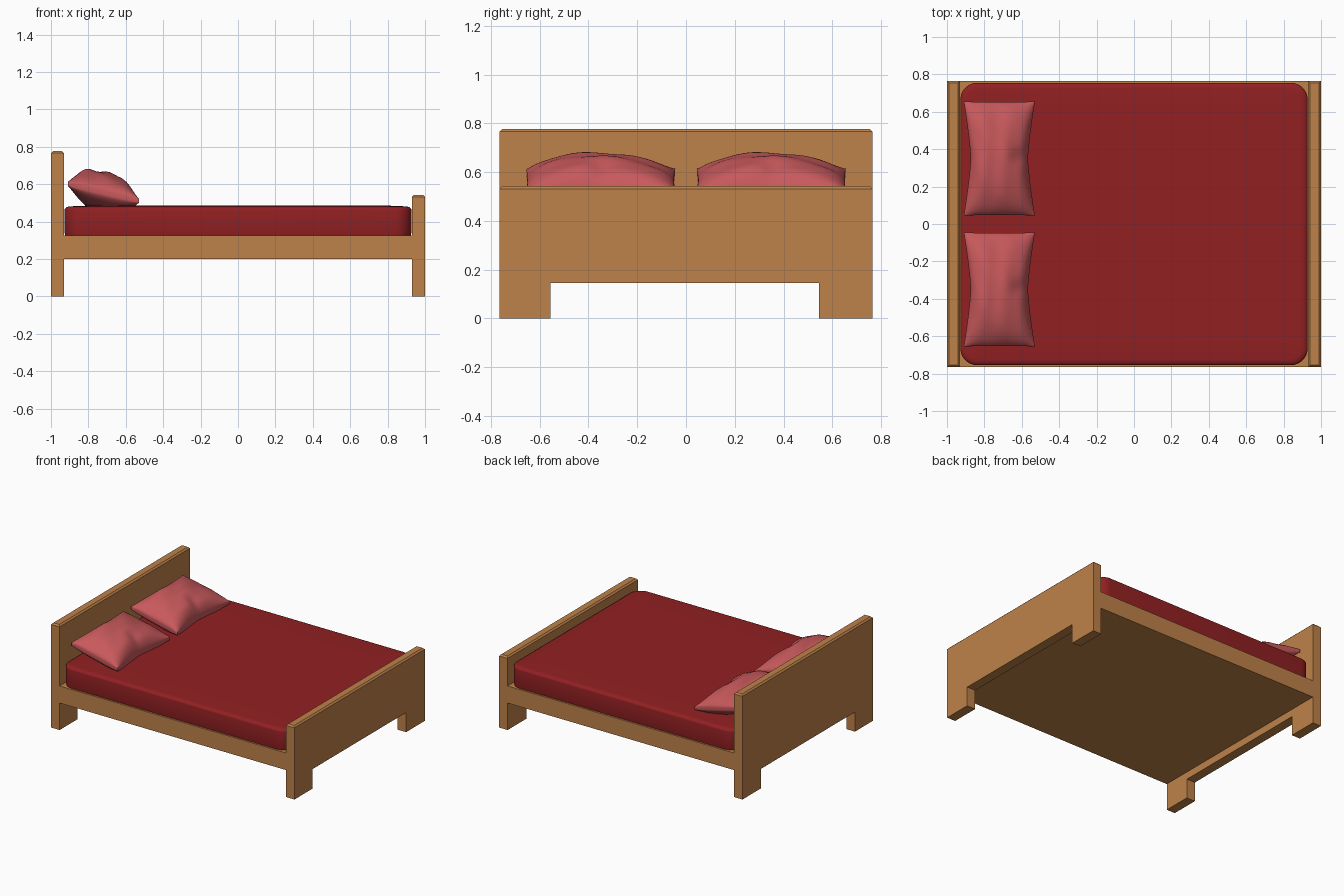
import bpy, bmesh, math

if "Cube" in bpy.data.objects:
    bpy.data.objects.remove(bpy.data.objects["Cube"])


def material(name, rgb):
    m = bpy.data.materials.new(name)
    m.diffuse_color = (*rgb, 1)
    m.use_nodes = True
    m.node_tree.nodes["Principled BSDF"].inputs["Base Color"].default_value = m.diffuse_color
    return m


WOOD = material("warm wood", (0.515, 0.223, 0.067))
RED = material("deep red", (0.287, 0.0144, 0.016))
PINK = material("rose pink", (0.58, 0.10, 0.107))


def finish(bm, name, mat, smooth=False):
    bmesh.ops.recalc_face_normals(bm, faces=bm.faces)
    me = bpy.data.meshes.new(name)
    bm.to_mesh(me)
    bm.free()
    me.materials.append(mat)
    ob = bpy.data.objects.new(name, me)
    bpy.context.collection.objects.link(ob)
    if smooth:
        bpy.ops.object.select_all(action='DESELECT')
        ob.select_set(True)
        bpy.context.view_layer.objects.active = ob
        bpy.ops.object.shade_smooth_by_angle(angle=math.radians(50))
    return ob


# End boards: arch-shaped panel with two feet and a chamfered top
def board(name, x0, x1, top):
    bm = bmesh.new()
    w, h = 0.765, 0.145
    prof = [(-w, 0), (-0.555, 0), (-0.555, h), (0.545, h), (0.545, 0),
            (w, 0), (w, top), (-w, top)]
    f = bm.faces.new([bm.verts.new((x0, y, z)) for y, z in prof])
    ext = bmesh.ops.extrude_face_region(bm, geom=[f])
    for v in ext["geom"]:
        if isinstance(v, bmesh.types.BMVert):
            v.co.x = x1
    edges = [e for e in bm.edges if all(v.co.z > top - 1e-4 for v in e.verts)]
    bmesh.ops.bevel(bm, geom=edges, offset=0.011, segments=1, affect='EDGES')
    finish(bm, name, WOOD)


board("headboard", -1.0, -0.93, 0.777)
board("footboard", 0.93, 1.0, 0.543)

# Base slab with its side rails
bm = bmesh.new()
bmesh.ops.create_cube(bm, size=1)
for v in bm.verts:
    v.co.x *= 1.86
    v.co.y *= 1.53
    v.co.z = 0.2 if v.co.z < 0 else 0.327
finish(bm, "bed_base", WOOD)


# Mattress: stacked rounded rectangles closing over a soft top edge
def ring(bm, hx, hy, r, z, n=8):
    out = []
    for k, (sx, sy) in enumerate([(1, 1), (-1, 1), (-1, -1), (1, -1)]):
        for i in range(n + 1):
            a = math.pi / 2 * (k + i / n)
            out.append(bm.verts.new((sx * (hx - r) + r * math.cos(a),
                                     sy * (hy - r) + r * math.sin(a), z)))
    return out


bm = bmesh.new()
levels = [(0.004, 0.325), (0, 0.345), (0, 0.462)]
levels += [(0.035 * (1 - math.cos(t)), 0.462 + 0.02 * math.sin(t))
           for t in [math.pi / 12 * i for i in range(1, 7)]]
levels += [(0.12, 0.4855), (0.3, 0.487)]
rings = [ring(bm, 0.928 - d, 0.755 - d, max(0.09 - d * 0.6, 0.03), z) for d, z in levels]
for a, b in zip(rings, rings[1:]):
    for i in range(len(a)):
        j = (i + 1) % len(a)
        bm.faces.new((a[i], a[j], b[j], b[i]))
bm.faces.new(rings[0])
bm.faces.new(rings[-1])
mattress = finish(bm, "mattress", RED, True)


# Pillows: pinched cushion leaning toward the headboard, resting on the mattress
def pillow_point(u, v, side):
    x = -0.72 + u * (0.19 - 0.037 * (1 - abs(v) ** 1.3))
    y = 0.305 * v * (1 - 0.012 * (1 - u * u))
    mid = 0.557 - 0.045 * u
    puff = max(0, 1 - abs(u) ** 3.2) ** 0.6 * max(0, 1 - v * v) ** 0.62
    # soft creases running in from the corners and the long edge
    crease = 0.007 * math.sin(7 * u + 3 * v) * math.cos(4 * v - 2 * u) * puff
    dent = 0.02 * math.exp(-((v - 0.02) / 0.13) ** 2 - ((u - 0.75) / 0.3) ** 2)
    rim = 0.012
    if side > 0:
        z = mid + rim + (0.098 + 0.012 * u - 0.01 * v) * puff + crease - dent * puff
    else:
        z = mid - rim - 0.1 * puff
    return (x, y, max(z, 0.486 + 0.001 * (side > 0)))


def pillow(name, cy):
    bm = bmesh.new()
    nu, nv = 28, 40
    # cosine spacing keeps the rounded rim dense
    us = [-math.cos(math.pi * i / nu) for i in range(nu + 1)]
    vs = [-math.cos(math.pi * j / nv) for j in range(nv + 1)]
    grid = {}
    for s in (1, -1):
        for i, u in enumerate(us):
            for j, v in enumerate(vs):
                x, y, z = pillow_point(u, v, s)
                grid[s, i, j] = bm.verts.new((x, y + cy, z))
        for i in range(nu):
            for j in range(nv):
                bm.faces.new([grid[s, i + a, j + b] for a, b in ((0, 0), (1, 0), (1, 1), (0, 1))])
    # seam band joining upper and lower covers
    rim = ([(i, 0) for i in range(nu)] + [(nu, j) for j in range(nv)]
           + [(i, nv) for i in range(nu, 0, -1)] + [(0, j) for j in range(nv, 0, -1)])
    for p, q in zip(rim, rim[1:] + rim[:1]):
        bm.faces.new((grid[(1, *p)], grid[(1, *q)], grid[(-1, *q)], grid[(-1, *p)]))
    finish(bm, name, PINK, True)


pillow("pillow_left", -0.35)
pillow("pillow_right", 0.35)
